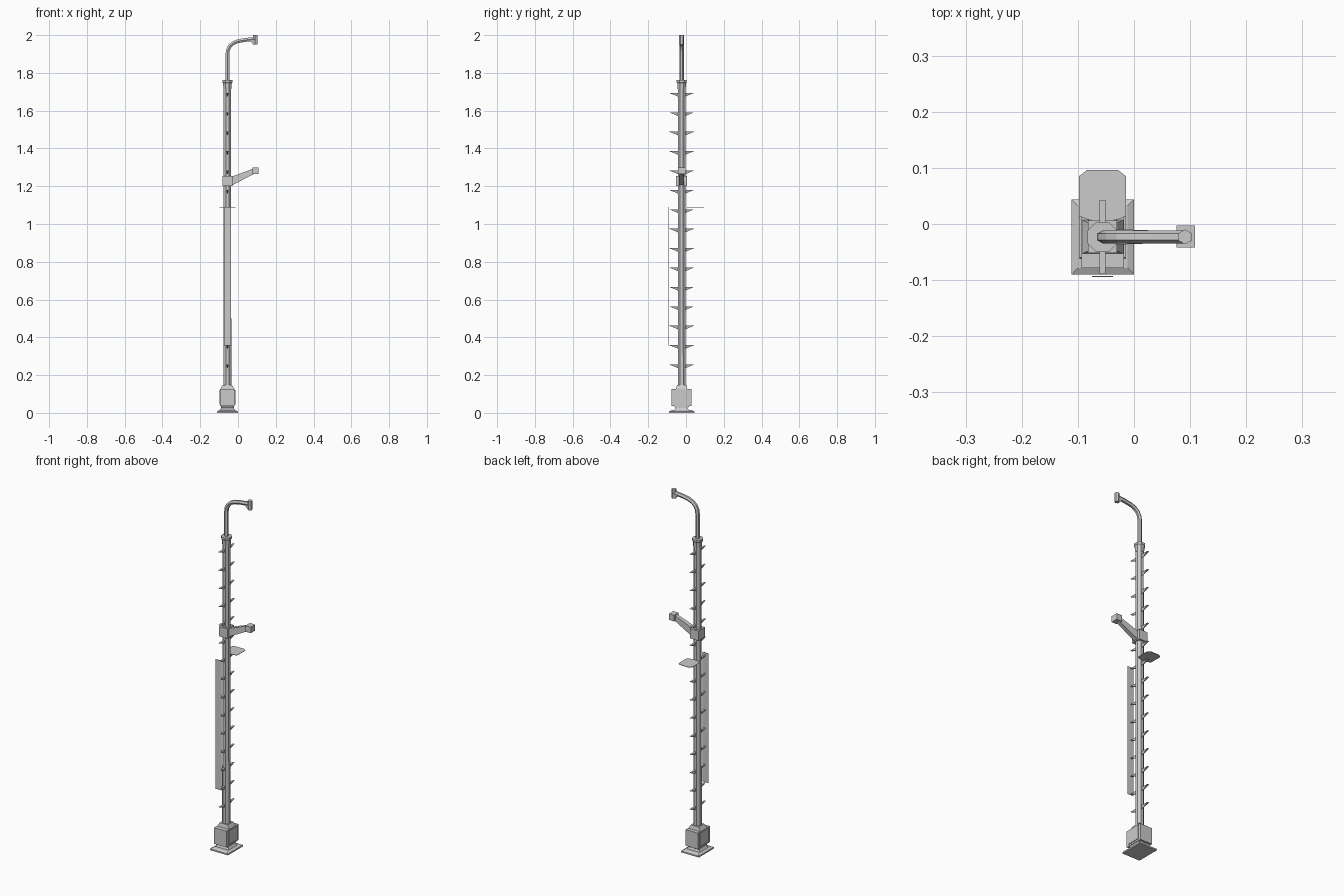
import bpy, bmesh, math
from mathutils import Vector

if "Cube" in bpy.data.objects:
    bpy.data.objects.remove(bpy.data.objects["Cube"])

CX, CY = -0.056, -0.023  # pole axis


def make(name, verts, faces):
    me = bpy.data.meshes.new(name)
    me.from_pydata([tuple(v) for v in verts], [], faces)
    bm = bmesh.new()
    bm.from_mesh(me)
    bmesh.ops.recalc_face_normals(bm, faces=bm.faces)
    bm.to_mesh(me)
    bm.free()
    ob = bpy.data.objects.new(name, me)
    bpy.context.collection.objects.link(ob)
    return ob


def loft(name, rings):
    n = len(rings[0])
    faces = [list(range(n)), list(range((len(rings) - 1) * n, len(rings) * n))]
    for r in range(len(rings) - 1):
        for i in range(n):
            j = (i + 1) % n
            faces.append([r * n + i, r * n + j, (r + 1) * n + j, (r + 1) * n + i])
    return make(name, [v for ring in rings for v in ring], faces)


def rect(x0, x1, y0, y1, z):
    return [(x0, y0, z), (x1, y0, z), (x1, y1, z), (x0, y1, z)]


def box(name, x0, x1, y0, y1, z0, z1):
    return loft(name, [rect(x0, x1, y0, y1, z0), rect(x0, x1, y0, y1, z1)])


def lathe(name, profile, sides, x=CX, y=CY):
    # profile of (flat-to-centre radius, z)
    k = 1 / math.cos(math.pi / sides)
    angs = [2 * math.pi * (i + 0.5) / sides for i in range(sides)]
    return loft(name, [[(x + r * k * math.cos(a), y + r * k * math.sin(a), z)
                        for a in angs] for r, z in profile])


# Foot plate, pedestal and cabinet
loft("foot_plate", [rect(-0.111, 0, -0.09, 0.044, 0), rect(-0.111, 0, -0.09, 0.044, 0.008),
                    rect(-0.1, -0.012, -0.078, 0.032, 0.014)])
loft("pedestal", [rect(-0.098, -0.014, -0.062, 0.016, 0.012), rect(-0.09, -0.022, -0.056, 0.01, 0.025),
                  rect(-0.09, -0.022, -0.066, 0.02, 0.04)])
box("cabinet", -0.094, -0.018, -0.078, 0.028, 0.036, 0.127)
for s in (-1, 1):
    xs = sorted((CX + s * 0.036, CX + s * 0.042))
    box("cabinet_door", xs[0], xs[1], -0.06, 0.014, 0.045, 0.122)
loft("cabinet_cap", [rect(CX - 0.037, CX + 0.037, CY - 0.03, CY + 0.03, 0.127),
                     rect(CX - 0.025, CX + 0.025, CY - 0.025, CY + 0.025, 0.147)])

# Octagonal pole with flared top collar
lathe("pole", [(0.0205, 0.12), (0.0195, 1.73)], 8)
lathe("pole_collar", [(0.021, 1.715), (0.023, 1.745), (0.0268, 1.75), (0.0268, 1.762)], 8)

# Climbing pegs: wedges with flat top, tapering to an edge
for i in range(15):
    z = 0.256 + i * 0.1027
    for s in (-1, 1):
        y0, y1 = CY + s * 0.015, CY + s * 0.066
        make("climbing_peg",
             [(CX - 0.0055, y0, z), (CX + 0.0055, y0, z), (CX, y0, z - 0.021),
              (CX - 0.0055, y1, z), (CX + 0.0055, y1, z)],
             [(0, 1, 2), (0, 1, 4, 3), (0, 2, 3), (1, 2, 4), (2, 3, 4)])

# Thin guard panel in front of the pole
box("guard_panel", CX - 0.019, CX + 0.019, -0.0945, -0.0925, 0.358, 1.089)

# Thin rear platform with curved inner edge
outline = [(-0.042, 0.085), (-0.028, 0.096), (0.028, 0.096), (0.042, 0.085)]
outline += [(0.042 * (1 - t / 3), 0.004 + 0.01 * (1 - t / 3) ** 2) for t in range(7)]
loft("rear_platform", [[(CX + x, y, z) for x, y in outline] for z in (1.084, 1.0865)])

# Side arm with pole bracket and end box
box("arm_bracket", CX - 0.026, CX + 0.026, CY - 0.029, CY + 0.029, 1.2, 1.255)
loft("side_arm", [[(x, CY - w, z0), (x, CY + w, z0), (x, CY + w, z1), (x, CY - w, z1)]
                  for x, w, z0, z1 in ((-0.04, 0.014, 1.2, 1.248), (0.082, 0.01, 1.264, 1.294))])
box("arm_end_box", 0.076, 0.109, -0.042, -0.003, 1.264, 1.298)

# Hexagonal bent lamp pipe
path = [(CX, 1.75), (CX, 1.9), (-0.053, 1.921), (-0.043, 1.942), (-0.026, 1.957),
        (-0.003, 1.967), (0.035, 1.974), (0.088, 1.98)]
pts = [Vector((x, 0, z)) + Vector((0, CY, 0)) for x, z in path]
rings = []
for i, p in enumerate(pts):
    t = (pts[min(i + 1, len(pts) - 1)] - pts[max(i - 1, 0)]).normalized()
    side = Vector((0, 1, 0))
    up = side.cross(t)
    rings.append([p + 0.0115 * (math.cos(a) * side + math.sin(a) * up)
                  for a in [math.pi * k / 3 for k in range(6)]])
loft("lamp_pipe", rings)

# Lamp head and its small bracket
lathe("lamp_head", [(0.0115, 1.95), (0.0115, 2.0)], 6, x=0.091)
loft("lamp_bracket", [rect(0.076, 0.09, CY - 0.008, CY + 0.008, 1.956),
                      rect(0.06, 0.09, CY - 0.008, CY + 0.008, 1.974)])
